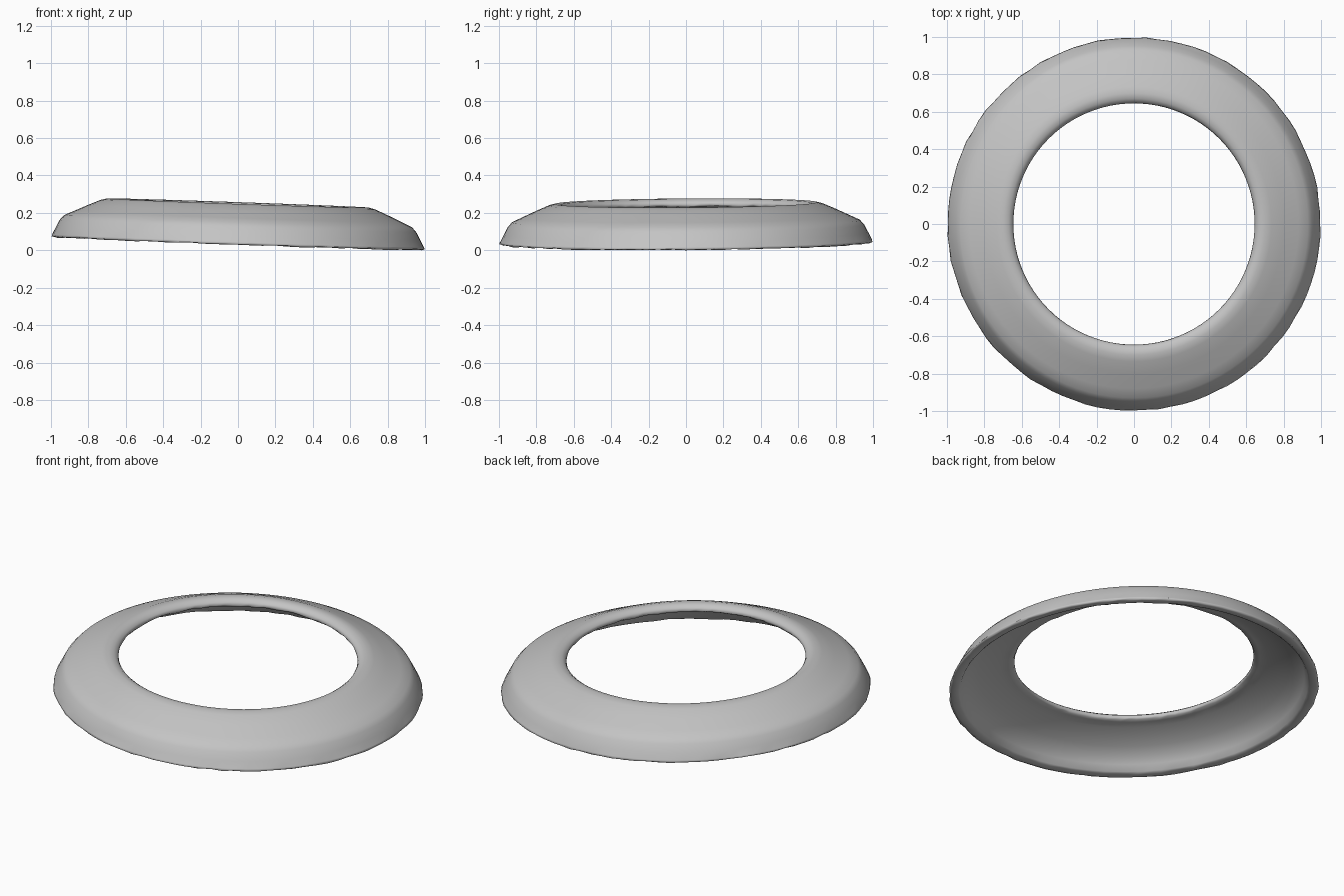
import bpy, bmesh, math, random

if "Cube" in bpy.data.objects:
    bpy.data.objects.remove(bpy.data.objects["Cube"])

random.seed(4)
SEGMENTS = 96

# Closed cross-section of the thick shell (radius, height)
OUTSIDE = [(0.998, 0.006), (0.993, 0.016), (0.975, 0.052), (0.952, 0.096),
           (0.93, 0.12), (0.88, 0.143), (0.80, 0.18), (0.735, 0.208),
           (0.70, 0.217), (0.67, 0.213), (0.652, 0.200), (0.645, 0.186)]
UNDERSIDE = [(0.653, 0.174), (0.68, 0.173), (0.72, 0.163), (0.78, 0.141),
             (0.84, 0.113), (0.89, 0.080), (0.92, 0.044), (0.94, 0.010),
             (0.952, 0.003), (0.985, 0.001)]
PROFILE = OUTSIDE + UNDERSIDE
HEM = (0, len(PROFILE) - 1, len(PROFILE) - 2)
LIP = (len(OUTSIDE) - 1, len(OUTSIDE))

bm = bmesh.new()
rings = []
for k, (radius, height) in enumerate(PROFILE):
    ring = []
    for i in range(SEGMENTS):
        a = 2 * math.pi * i / SEGMENTS
        r, z = radius, height
        # Slightly ragged hem and lip
        if k in HEM:
            r += random.uniform(-0.004, 0.002)
            z += random.uniform(-0.003, 0.003)
        elif k in LIP:
            z += random.uniform(-0.004, 0.004)
        x, y = r * math.cos(a), r * math.sin(a)
        # The whole ring leans down to the right and a little to the front
        ring.append(bm.verts.new((x, y, z + 0.036 - 0.035 * x + 0.007 * y)))
    rings.append(ring)

# Skin between neighbouring rings, closing the section
for lower, upper in zip(rings, rings[1:] + rings[:1]):
    for i in range(SEGMENTS):
        j = (i + 1) % SEGMENTS
        bm.faces.new((lower[i], lower[j], upper[j], upper[i]))

# Rest the lowest point on the ground
lowest = min(v.co.z for v in bm.verts)
for v in bm.verts:
    v.co.z -= lowest

mesh = bpy.data.meshes.new("ring_shell")
bm.to_mesh(mesh)
bm.free()
mesh.shade_smooth()

grey = bpy.data.materials.new("plain grey")
grey.diffuse_color = (0.55, 0.55, 0.55, 1)
grey.use_nodes = True
grey.node_tree.nodes["Principled BSDF"].inputs["Base Color"].default_value = grey.diffuse_color
mesh.materials.append(grey)

ring_shell = bpy.data.objects.new("ring_shell", mesh)
bpy.context.collection.objects.link(ring_shell)
